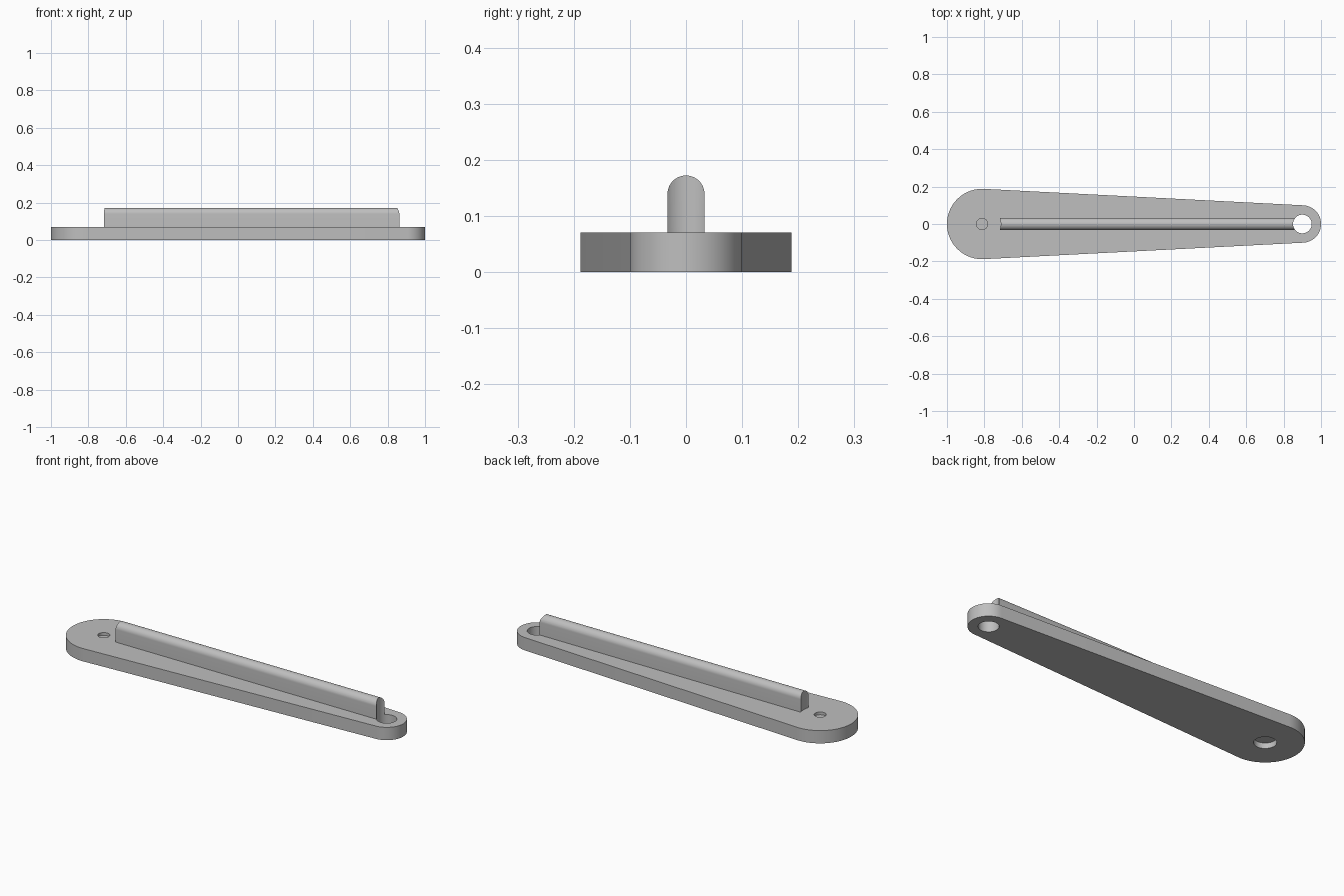
import bpy
import math

cube = bpy.data.objects.get("Cube")
if cube:
    bpy.data.objects.remove(cube, do_unlink=True)

grey = bpy.data.materials.new("plain_grey")
grey.use_nodes = True
colour = (0.52, 0.52, 0.52, 1)
grey.diffuse_color = colour
grey.node_tree.nodes["Principled BSDF"].inputs["Base Color"].default_value = colour

WIDE_X, WIDE_R = -0.812, 0.188
TIP_X, TIP_R = 0.9, 0.1
THICK = 0.07


def arc(cx, cy, r, start, end, steps):
    return [(cx + r * math.cos(start + (end - start) * i / steps),
             cy + r * math.sin(start + (end - start) * i / steps))
            for i in range(steps + 1)]


def prism(name, outline, place, low, high):
    """Extrude a closed outline; place maps (u, v, w) to x, y, z."""
    n = len(outline)
    verts = [place(u, v, w) for w in (low, high) for u, v in outline]
    faces = [tuple(reversed(range(n))), tuple(range(n, 2 * n))]
    faces += [(i, (i + 1) % n, n + (i + 1) % n, n + i) for i in range(n)]
    mesh = bpy.data.meshes.new(name)
    mesh.from_pydata(verts, [], faces)
    mesh.materials.append(grey)
    obj = bpy.data.objects.new(name, mesh)
    bpy.context.collection.objects.link(obj)
    return obj


def upright(u, v, w):
    return (u, v, w)


def lengthwise(u, v, w):
    return (w, u, v)


def drill(obj, x, radius, low, high):
    """Cut a vertical round hole, then discard the cutter."""
    circle = arc(x, 0, radius, 0, math.tau, 64)[:-1]
    cutter = prism("hole_cutter", circle, upright, low, high)
    cutter.hide_render = True
    mod = obj.modifiers.new("hole", 'BOOLEAN')
    mod.operation = 'DIFFERENCE'
    mod.solver = 'EXACT'
    mod.object = cutter
    select(obj)
    bpy.ops.object.modifier_apply(modifier=mod.name)
    bpy.data.objects.remove(cutter, do_unlink=True)


def select(obj):
    bpy.ops.object.select_all(action='DESELECT')
    obj.select_set(True)
    bpy.context.view_layer.objects.active = obj


# Tapered arm: two round ends joined by tangent sides
tangent = math.acos((TIP_R - WIDE_R) / (TIP_X - WIDE_X))
tangent = math.pi - tangent
outline = arc(TIP_X, 0, TIP_R, -tangent, tangent, 40)
outline += arc(WIDE_X, 0, WIDE_R, tangent, math.tau - tangent, 56)
arm = prism("arm_plate", outline, upright, 0, THICK)
drill(arm, TIP_X, 0.05, -0.1, 0.3)                # through hole at the tip
drill(arm, WIDE_X, 0.03, THICK - 0.015, 0.3)      # shallow top pocket
drill(arm, WIDE_X, 0.055, -0.1, 0.03)             # socket underneath

# Round-topped rib, its ends hollowed around the two hole axes
half, top = 0.033, 0.172
profile = [(-half, THICK - 0.005), (half, THICK - 0.005)]
profile += arc(0, top - half, half, 0, math.pi, 24)
rib = prism("rib", profile, lengthwise, -0.76, 0.88)
drill(rib, TIP_X, 0.05, -0.1, 0.3)
drill(rib, WIDE_X, 0.1, -0.1, 0.3)

for part in (arm, rib):
    select(part)
    bpy.ops.object.shade_smooth_by_angle(angle=math.radians(30))
